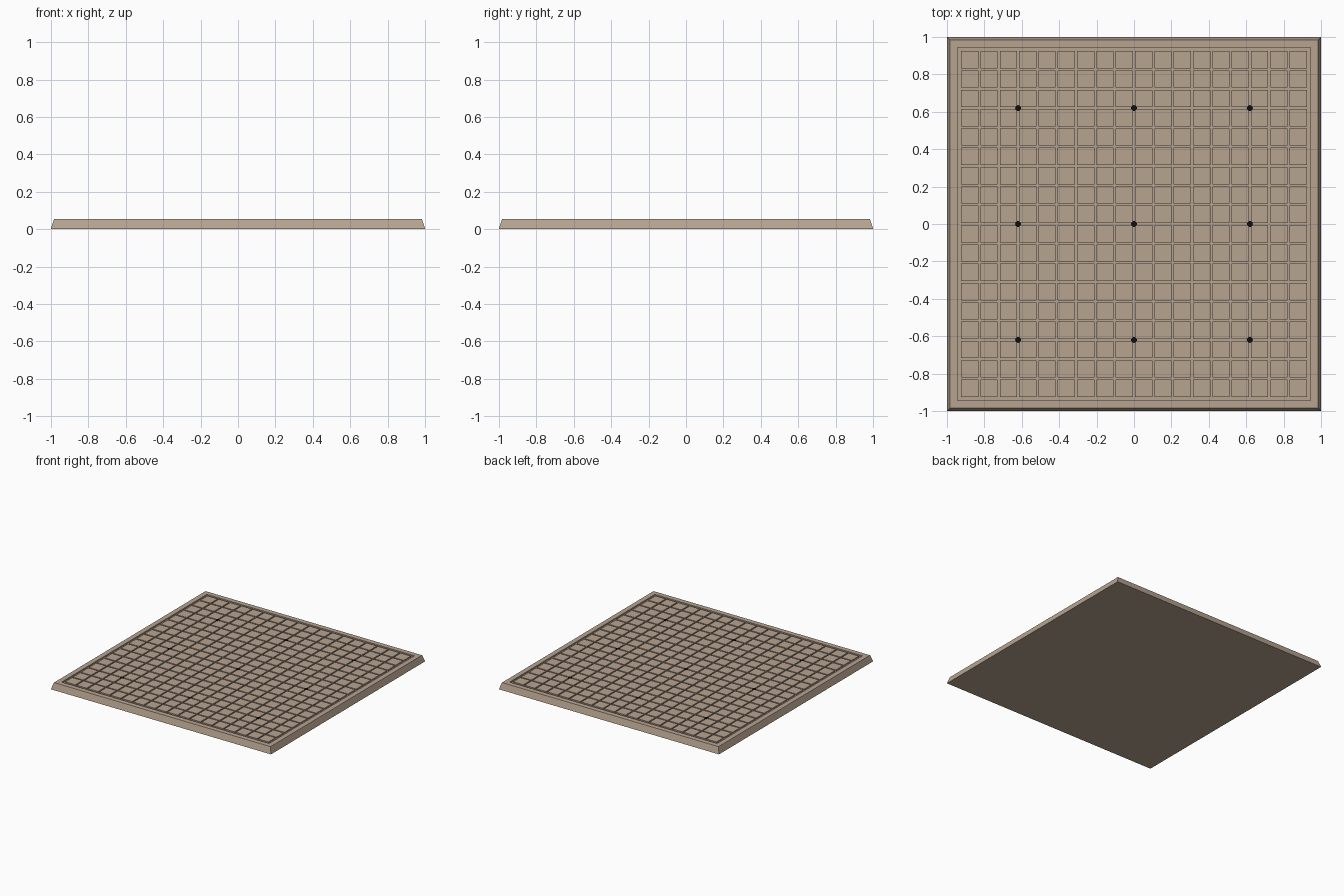
import bpy, bmesh, math

if "Cube" in bpy.data.objects:
    bpy.data.objects.remove(bpy.data.objects["Cube"])

H = 0.053          # board height
PITCH = 0.1033     # line spacing
N = 18             # cells per side
GAP = 0.011        # groove width
DEPTH = 0.01       # groove depth
RIM = 0.943        # inner edge of the rim


def material(name, rgb):
    m = bpy.data.materials.new(name)
    m.diffuse_color = (*rgb, 1)
    m.use_nodes = True
    m.node_tree.nodes["Principled BSDF"].inputs["Base Color"].default_value = m.diffuse_color
    return m


wood = material("warm grey wood", (0.47, 0.37, 0.28))
black = material("black", (0.004, 0.004, 0.004))


def finish(bm, name, mat):
    me = bpy.data.meshes.new(name)
    bm.to_mesh(me)
    bm.free()
    ob = bpy.data.objects.new(name, me)
    me.materials.append(mat)
    bpy.context.collection.objects.link(ob)
    return ob


def square(bm, r, z):
    return [bm.verts.new((x * r, y * r, z)) for x, y in ((-1, -1), (1, -1), (1, 1), (-1, 1))]


# board body: bevelled sides, flat rim, sunken floor
bm = bmesh.new()
rings = [square(bm, r, z) for r, z in ((1, 0), (1, 0.003), (0.984, H), (RIM, H), (RIM, H - DEPTH))]
bm.faces.new(rings[0][::-1])
for a, b in zip(rings, rings[1:]):
    for i in range(4):
        j = (i + 1) % 4
        bm.faces.new((a[i], a[j], b[j], b[i]))
bm.faces.new(rings[-1])
finish(bm, "board_body", wood)

# raised square cells, leaving the grid lines as grooves
bm = bmesh.new()
h = (PITCH - GAP) / 2
for i in range(N):
    for j in range(N):
        cx, cy = ((k - (N - 1) / 2) * PITCH for k in (i, j))
        low, top = ([bm.verts.new((cx + x * h, cy + y * h, z))
                     for x, y in ((-1, -1), (1, -1), (1, 1), (-1, 1))] for z in (H - DEPTH, H))
        bm.faces.new(top)
        for k in range(4):
            m = (k + 1) % 4
            bm.faces.new((low[k], low[m], top[m], top[k]))
finish(bm, "board_cells", wood)

# nine marker dots
bm = bmesh.new()
for x in (-6, 0, 6):
    for y in (-6, 0, 6):
        c = bmesh.ops.create_cone(bm, cap_ends=True, segments=12, radius1=0.016, radius2=0.016, depth=0.008)
        bmesh.ops.translate(bm, verts=c["verts"], vec=(x * PITCH, y * PITCH, H - 0.0035))
finish(bm, "marker_dots", black)
